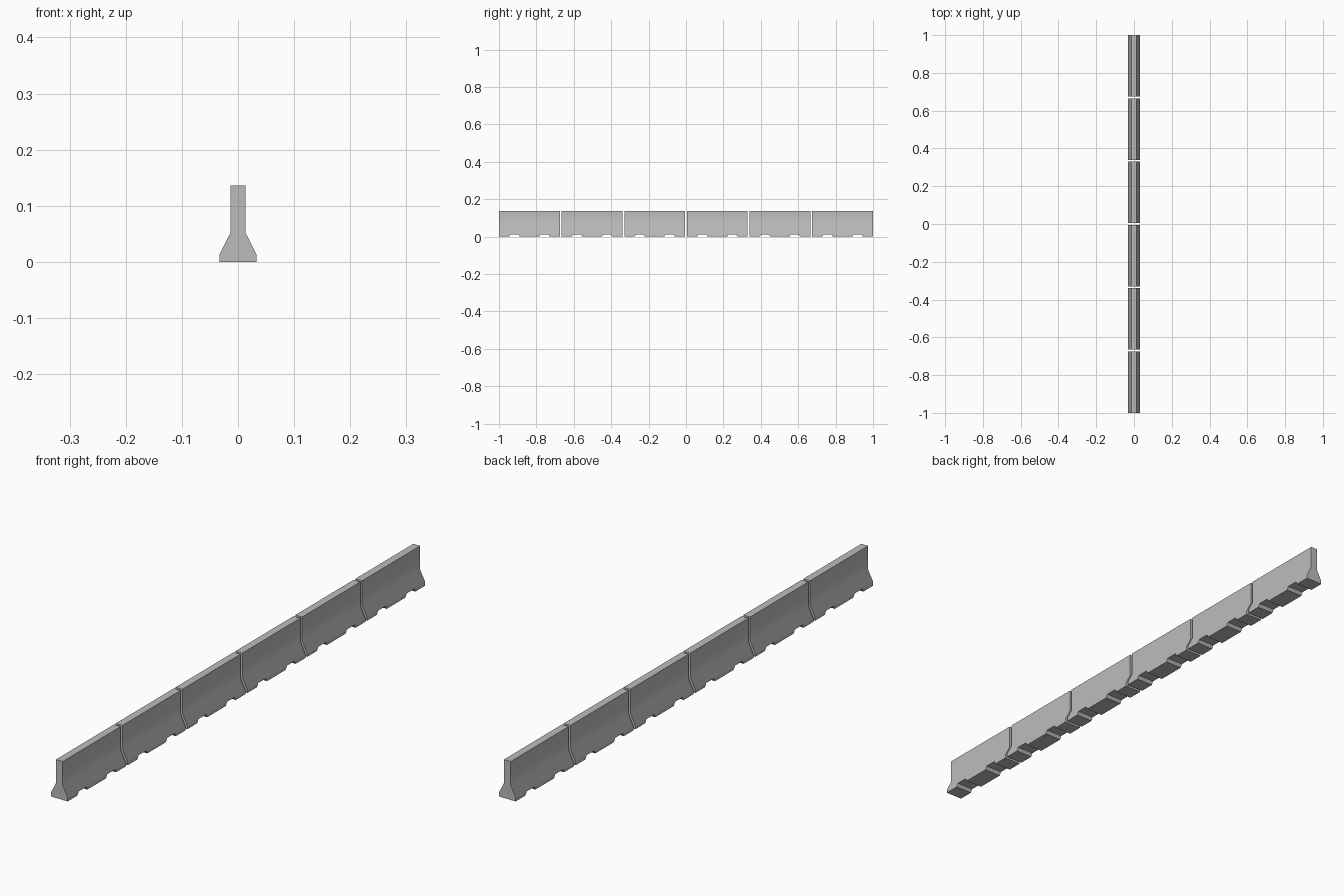
import bpy, bmesh

if "Cube" in bpy.data.objects:
    bpy.data.objects.remove(bpy.data.objects["Cube"])

# Dimensions
LENGTH, PITCH, COUNT = 0.325, 0.335, 6
BASE, WALL = 0.033, 0.0133            # half widths
Z_TOE, Z_NECK, Z_TOP = 0.013, 0.052, 0.136
NOTCH_AT, NOTCH_BOTTOM, NOTCH_TOP, NOTCH_H = 0.08, 0.028, 0.021, 0.012

concrete = bpy.data.materials.new("concrete_grey")
concrete.diffuse_color = (0.5, 0.5, 0.5, 1)
concrete.use_nodes = True
concrete.node_tree.nodes["Principled BSDF"].inputs["Base Color"].default_value = concrete.diffuse_color


def section(z0):
    """Barrier outline with its underside at height z0."""
    right = [(BASE, z0), (BASE, Z_TOE), (WALL, Z_NECK), (WALL, Z_TOP)]
    return right + [(-x, z) for x, z in reversed(right)]


def stations():
    """Underside heights along the length, with two drainage notches."""
    out = [(-LENGTH / 2, 0)]
    for c in (-NOTCH_AT, NOTCH_AT):
        out += [(c - NOTCH_BOTTOM, 0), (c - NOTCH_TOP, NOTCH_H),
                (c + NOTCH_TOP, NOTCH_H), (c + NOTCH_BOTTOM, 0)]
    return out + [(LENGTH / 2, 0)]


# One barrier block, lofted along y
bm = bmesh.new()
rings = [[bm.verts.new((x, y, z)) for x, z in section(z0)] for y, z0 in stations()]
for a, b in zip(rings, rings[1:]):
    for i in range(8):
        j = (i + 1) % 8
        bm.faces.new((a[i], a[j], b[j], b[i]))
bm.faces.new(rings[0])
bm.faces.new(rings[-1])
bmesh.ops.recalc_face_normals(bm, faces=bm.faces)
mesh = bpy.data.meshes.new("barrier_block")
bm.to_mesh(mesh)
bm.free()
mesh.materials.append(concrete)

# Row of blocks with narrow joints
for k in range(COUNT):
    block = bpy.data.objects.new(f"barrier_block_{k + 1}", mesh)
    block.location.y = (k - (COUNT - 1) / 2) * PITCH
    bpy.context.collection.objects.link(block)
    block.select_set(True)
    bpy.context.view_layer.objects.active = block

# Smooth the flared sides, keep the corners sharp
mesh.shade_smooth()
mesh.set_sharp_from_angle(angle=0.56)
